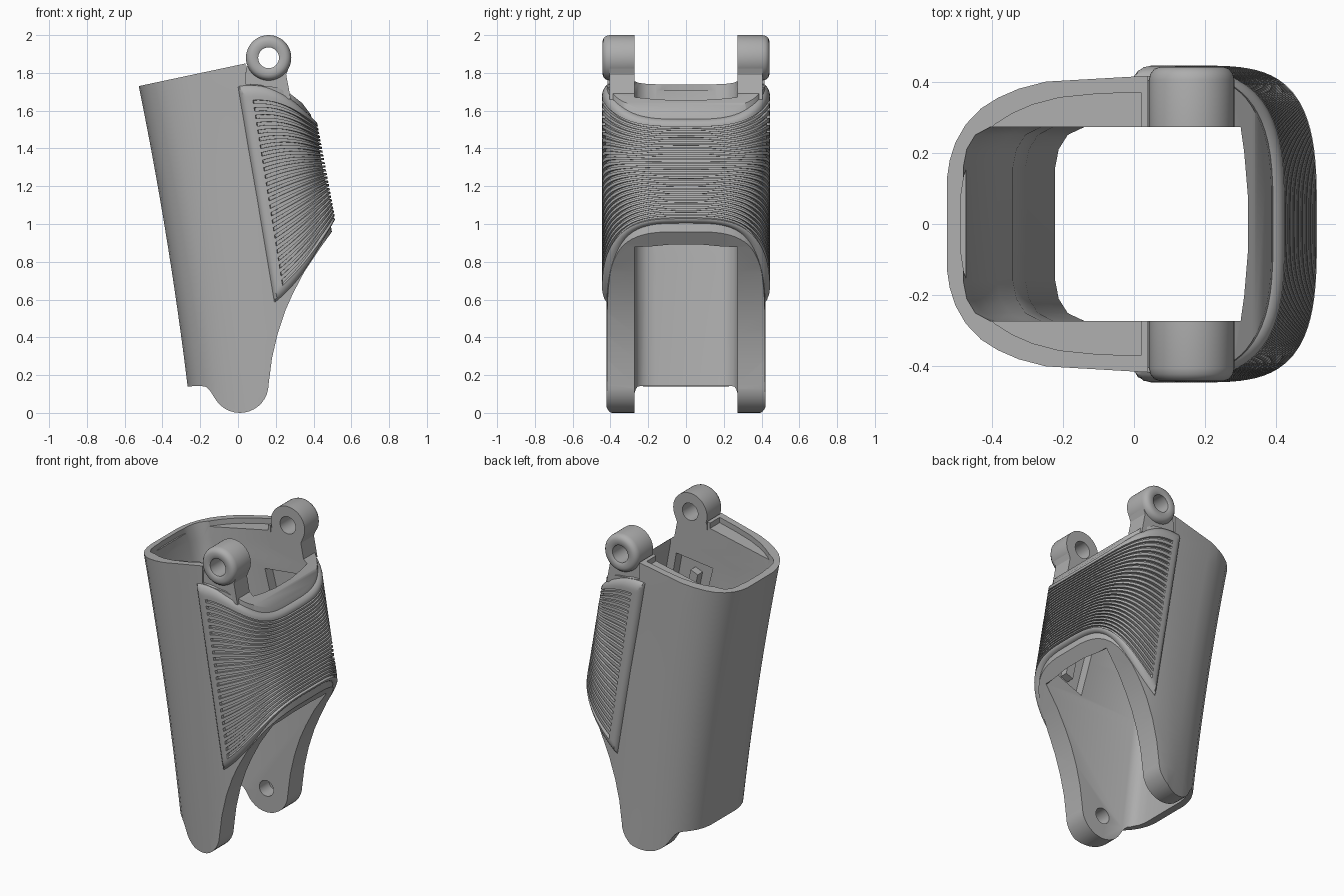
import bpy, bmesh, math

cube = bpy.data.objects.get("Cube")
if cube:
    bpy.data.objects.remove(cube)

grey = bpy.data.materials.new("matte_grey")
grey.use_nodes = True
COLOR = (0.42, 0.42, 0.42, 1)
grey.diffuse_color = COLOR
grey.node_tree.nodes["Principled BSDF"].inputs["Base Color"].default_value = COLOR


def make(name, verts, faces):
    mesh = bpy.data.meshes.new(name)
    bm = bmesh.new()
    vs = [bm.verts.new(v) for v in verts]
    for f in faces:
        bm.faces.new([vs[i] for i in f])
    bmesh.ops.recalc_face_normals(bm, faces=bm.faces)
    bm.to_mesh(mesh)
    bm.free()
    obj = bpy.data.objects.new(name, mesh)
    bpy.context.scene.collection.objects.link(obj)
    mesh.materials.append(grey)
    return obj


def loft(name, rings):
    """Closed solid through rings of equal length."""
    n = len(rings[0])
    faces = [(k * n + i, k * n + (i + 1) % n, (k + 1) * n + (i + 1) % n, (k + 1) * n + i)
             for k in range(len(rings) - 1) for i in range(n)]
    faces += [tuple(range(n))[::-1], tuple(range((len(rings) - 1) * n, len(rings) * n))]
    return make(name, [p for r in rings for p in r], faces)


def prism(name, poly, y0, y1):
    return loft(name, [[(x, y, z) for x, z in poly] for y in (y0, y1)])


def circle(cx, cz, r, n=32):
    return [(cx + r * math.cos(2 * math.pi * i / n), cz + r * math.sin(2 * math.pi * i / n))
            for i in range(n)]


def boolean(obj, cutter, op):
    mod = obj.modifiers.new("cut", "BOOLEAN")
    mod.operation, mod.object, mod.solver = op, cutter, "EXACT"
    cutter.hide_render = True
    dg = bpy.context.evaluated_depsgraph_get()
    new = bpy.data.meshes.new_from_object(obj.evaluated_get(dg))
    obj.modifiers.clear()
    obj.data = new
    bpy.data.objects.remove(cutter)


def smooth(obj, angle=35):
    bpy.ops.object.select_all(action="DESELECT")
    obj.select_set(True)
    bpy.context.view_layer.objects.active = obj
    bpy.ops.object.shade_smooth_by_angle(angle=math.radians(angle))


POWER = 3.4


def left_x(z):
    return -0.25 - 0.115 * z - 0.0255 * z * z


def right_x(z):
    return 0.42 + (1.56 - z) * 0.18


def mirror_ring(half, z):
    """Half outline with y >= 0, from left to right, to a full ring."""
    pts = half + [(x, -y) for x, y in reversed(half)]
    return [(x, y, z) for x, y in pts]


CORNER = [(0, 0.06), (0, 0.13), (0.008, 0.18), (0.025, 0.23), (0.055, 0.28), (0.1, 0.325),
          (0.15, 0.355), (0.21, 0.38), (0.29, 0.4)]


def body_half(z):
    half = [(left_x(z) + dx, y) for dx, y in CORNER]
    x0, x1 = 0.1, right_x(z) - 0.03
    for i in range(17):
        a = math.pi / 2 * i / 17
        half.append((x0 + (x1 - x0) * math.sin(a) ** (2 / POWER),
                     0.42 * math.cos(a) ** (2 / POWER)))
    return half


# Main shell: lofted body trimmed to the side silhouette
shell = loft("shell", [mirror_ring(body_half(-0.1 + 0.125 * k), -0.1 + 0.125 * k)
                       for k in range(17)])
lug_bottom = [(0.01 + 0.152 * math.cos(a), 0.152 + 0.152 * math.sin(a))
              for a in [math.radians(-d) for d in range(0, 151, 10)]]
SIDE = [(-0.7, 1.693), (0.04, 1.85), (0.04, 1.74), (0.2, 1.725), (0.27, 1.695), (0.34, 1.64),
        (0.4, 1.56), (0.7, 1.3), (0.7, 1.02), (0.52, 0.99), (0.44, 0.88), (0.35, 0.745),
        (0.29, 0.63), (0.25, 0.54), (0.21, 0.42), (0.18, 0.29)] + lug_bottom + [
        (-0.15, 0.12), (-0.17, 0.138), (-0.2, 0.143), (-0.7, 0.12)]
boolean(shell, prism("trim", SIDE, -0.8, 0.8), "INTERSECT")

# Inner cavity: thicker lower wall, ledge, thin upper wall
rings = []
for z, xl, xr in [(-0.3, -0.19, 0.9), (0.13, -0.22, 0.9), (0.82, -0.3, 0.9), (0.88, -0.305, 0.44),
                  (1.15, -0.34, 0.4), (1.2, -0.385, 0.39), (1.65, -0.46, 0.31), (2.2, -0.58, 0.3)]:
    rings.append(mirror_ring([(xl, 0.16), (xl + 0.01, 0.21), (xl + 0.035, 0.25),
                              (xl + 0.08, 0.273), (xr - 0.01, 0.273), (xr, 0.2),
                              (xr + 0.01, 0.08)], z))
boolean(shell, loft("cavity", rings), "DIFFERENCE")

# Shallow step inside the upper rim
step = [(left_x(1.78) + 0.05 + dx * 0.95, y - 0.045) for dx, y in CORNER] + [(-0.1, 0.366), (0.02, 0.37)]
boolean(shell, loft("step", [[(x, y, 1.842 + 0.212 * x + dz) for x, y, _ in mirror_ring(step, 0)]
                             for dz in (-0.035, 0.3)]), "DIFFERENCE")

# Inner pockets and blind pivot holes
boolean(shell, prism("pocket", [(0.0, 1.56), (0.26, 1.59), (0.37, 0.98), (0.17, 0.9)],
                     -0.34, 0.34), "DIFFERENCE")
boolean(shell, prism("pivot", circle(0.01, 0.152, 0.05), -0.37, 0.37), "DIFFERENCE")
smooth(shell)

# Hinge rings, necks and pocket bars on both sides
RING = [(0.055, 0.273), (0.12, 0.273), (0.12, 0.405), (0.116, 0.422), (0.105, 0.436),
        (0.09, 0.441), (0.065, 0.441), (0.055, 0.435)]
for side, s in (("left", 1), ("right", -1)):
    n, m = 48, len(RING)
    verts = [(x, s * y, z) for r, y in RING for x, z in circle(0.162, 1.88, r, n)]
    faces = [(k * n + i, k * n + (i + 1) % n, (k + 1) % m * n + (i + 1) % n, (k + 1) % m * n + i)
             for k in range(m) for i in range(n)]
    smooth(make(side + "_hinge_ring", verts, faces))
    prism(side + "_hinge_neck", [(0.045, 1.84), (0.09, 1.79), (0.23, 1.79), (0.27, 1.83),
                                 (0.255, 1.79), (0.28, 1.66), (0.03, 1.7)], s * 0.273, s * 0.405)
    prism(side + "_pocket_bar", [(0.12, 1.48), (0.17, 1.5), (0.27, 1.02), (0.22, 1.0)],
          s * 0.29, s * 0.35)

# Ribbed grip wrapped round the open side
RIBS, SUB = 25, 6
EDGE = 0.06


def grip_curves(s):
    top = (0.42 * s - 0.005, 1.735 + 0.1 * s - 0.275 * s ** 2)
    low = (0.19 + 0.33 * s, 0.57 + 0.26 * s + 0.17 * s ** 2)
    return top, low


def grip_height(s, v):
    e = min(1, s / 0.1, v / EDGE, (1 - v) / EDGE)
    h = -0.05 * (1 - math.sqrt(max(0, 1 - (1 - e) ** 2)))
    w = (v - EDGE) / (1 - 2 * EDGE)
    if 0 < w < 1 and s > 0.17 and (w * RIBS) % 1 > 0.55:
        h -= 0.016
    return h


near = [0, 0.01, 0.03, 0.06, 0.1, 0.165, 0.175] + [0.175 + 0.0625 * i for i in range(1, 11)]
half = [(s, (1 - s ** POWER) ** (1 / POWER)) for s in near]
y_last = half[-1][1]
for i in range(1, 15):
    y = y_last * (1 - i / 14)
    half.append(((1 - y ** POWER) ** (1 / POWER), y))
section = half + [(s, -y) for s, y in reversed(half[:-1])]
border = [EDGE * k / 6 for k in range(6)]
rows = list(border)
for k in range(RIBS):
    for f in (0.005, 0.27, 0.54, 0.56, 0.77, 0.99):
        rows.append(EDGE + (1 - 2 * EDGE) * (k + f) / RIBS)
rows += [1 - b for b in reversed(border)]
verts = []
for v in rows:
    for s, y in section:
        (tx, tz), (lx, lz) = grip_curves(s)
        nx, ny = s ** (POWER - 1), math.copysign(abs(y) ** (POWER - 1), y)
        size, h = math.hypot(nx, ny), grip_height(s, v)
        verts.append((tx + (lx - tx) * v + nx / size * h, 0.445 * y + ny / size * h,
                      tz + (lz - tz) * v))
c = len(section)
faces = [(k * c + i, k * c + i + 1, (k + 1) * c + i + 1, (k + 1) * c + i)
         for k in range(len(rows) - 1) for i in range(c - 1)]
grip = make("ribbed_grip", verts, faces)
# Make sure the open sheet faces outward
if sum(p.normal.x * p.area for p in grip.data.polygons) < 0:
    grip.data.flip_normals()
smooth(grip, 30)
